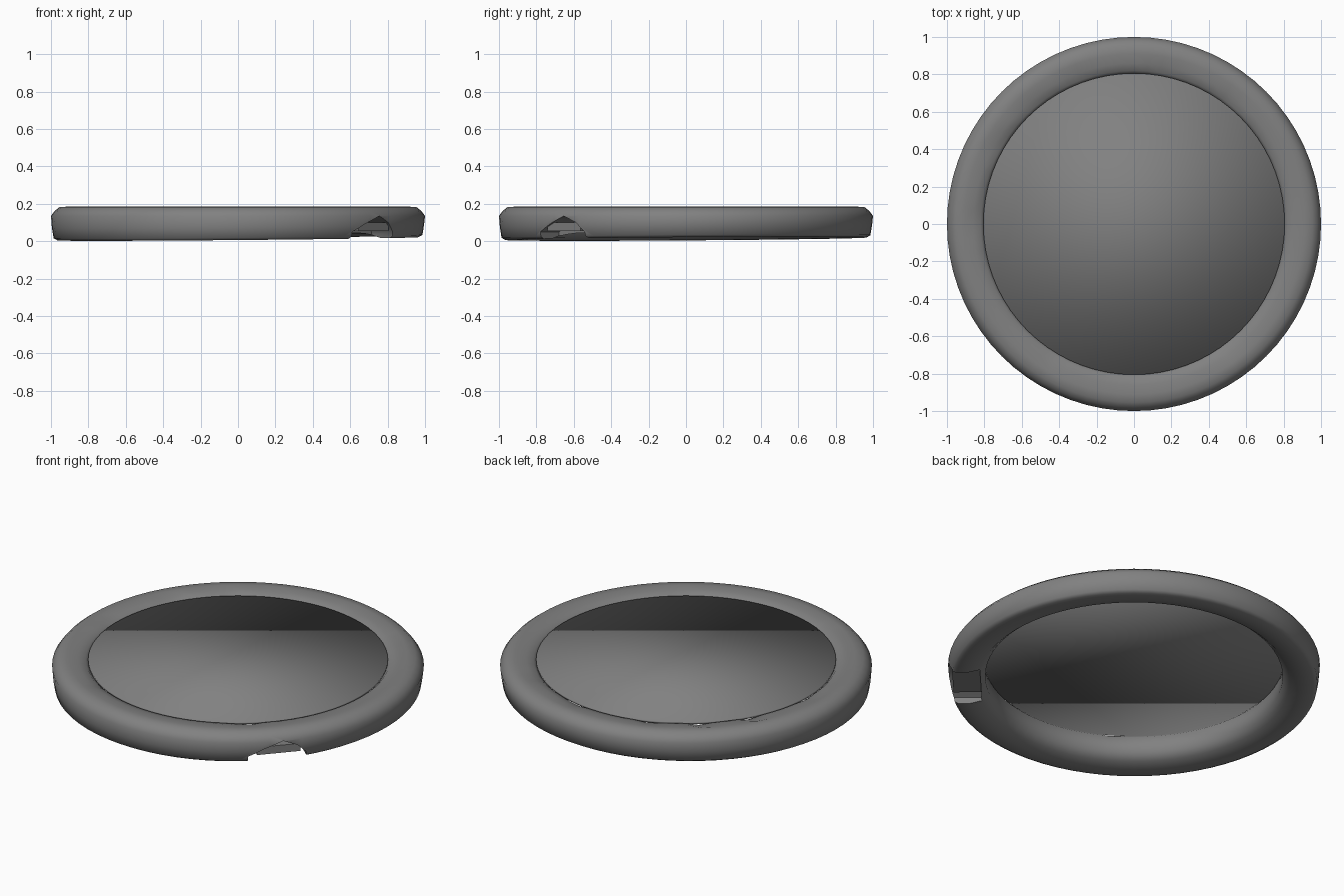
import bpy, bmesh, math
from mathutils import Vector

old = bpy.data.objects.get("Cube")
if old:
    bpy.data.objects.remove(old, do_unlink=True)

SEGMENTS = 72
NOTCH_ANGLE = math.radians(-42)

grey = bpy.data.materials.new("mid_grey")
grey.use_nodes = True
grey.diffuse_color = (0.22, 0.22, 0.22, 1)
grey.node_tree.nodes["Principled BSDF"].inputs["Base Color"].default_value = (0.22, 0.22, 0.22, 1)


def finish(name, bm):
    """Turn a bmesh into a named object with consistent normals."""
    bmesh.ops.recalc_face_normals(bm, faces=bm.faces)
    mesh = bpy.data.meshes.new(name)
    bm.to_mesh(mesh)
    bm.free()
    mesh.materials.append(grey)
    obj = bpy.data.objects.new(name, mesh)
    bpy.context.collection.objects.link(obj)
    return obj


def smooth(obj, degrees):
    bpy.ops.object.select_all(action='DESELECT')
    obj.select_set(True)
    bpy.context.view_layer.objects.active = obj
    bpy.ops.object.shade_smooth_by_angle(angle=math.radians(degrees))


def ring_point(radius, angle, z):
    return Vector((radius * math.cos(angle), radius * math.sin(angle), z))


# Padded rim: rounded cross-section swept round the centre (radius, height)
section = [(0.80, 0.15), (0.82, 0.17), (0.86, 0.181), (0.91, 0.185), (0.955, 0.182),
           (0.98, 0.162), (1.0, 0.135), (0.995, 0.08), (0.986, 0.025), (0.965, 0.013),
           (0.90, 0.014), (0.84, 0.03), (0.80, 0.065)]
folds = [math.radians(a) for a in (52, 78, 112, 131, 150, 178, 238, 308)]

bm = bmesh.new()
loops = []
for s in range(SEGMENTS):
    angle = 2 * math.pi * s / SEGMENTS
    # Soft creases pinched into the inner top edge
    crease = sum(math.exp(-((math.remainder(angle - f, 2 * math.pi)) / 0.05) ** 2) for f in folds)
    loop = []
    for i, (radius, z) in enumerate(section):
        p = ring_point(radius, angle, z)
        if i in (1, 2):
            p.z -= 0.013 * crease
        if z < 0.1:  # the underside leans slightly
            p.z += 0.009 * p.x + 0.007 * p.y
        loop.append(bm.verts.new(p))
    loops.append(loop)
for s, loop in enumerate(loops):
    following = loops[(s + 1) % SEGMENTS]
    for i in range(len(section)):
        j = (i + 1) % len(section)
        bm.faces.new((loop[i], loop[j], following[j], following[i]))
rim = finish("padded_rim", bm)

# Torn notch in the underside of the rim, cut by a wedge along the radius
profile = [(-0.17, -0.05), (0.17, -0.05), (0.15, 0.05), (0.1, 0.1), (0.02, 0.135),
           (-0.08, 0.095), (-0.17, 0.05)]
outward = ring_point(1, NOTCH_ANGLE, 0)
sideways = ring_point(1, NOTCH_ANGLE + math.pi / 2, 0)
bm = bmesh.new()
ends = [[bm.verts.new(outward * r + sideways * t + Vector((0, 0, z))) for t, z in profile]
        for r in (0.825, 1.1)]
for end in ends:
    bm.faces.new(end)
for i in range(len(profile)):
    j = (i + 1) % len(profile)
    bm.faces.new((ends[0][i], ends[0][j], ends[1][j], ends[1][i]))
cutter = finish("notch_cutter", bm)
cutter.hide_render = True

bpy.context.view_layer.objects.active = rim
cut = rim.modifiers.new("notch", 'BOOLEAN')
cut.operation = 'DIFFERENCE'
cut.solver = 'EXACT'
cut.object = cutter
bpy.ops.object.modifier_apply(modifier=cut.name)
bpy.data.objects.remove(cutter, do_unlink=True)
smooth(rim, 60)

# Flap of padding left hanging across the notch
bpy.ops.mesh.primitive_cube_add(size=1, location=outward * 0.9 + Vector((0, 0, 0.077)),
                                rotation=(0, 0, NOTCH_ANGLE))
strip = bpy.context.object
strip.name = "notch_flap"
strip.scale = (0.15, 0.24, 0.045)
strip.data.materials.append(grey)

# Thin centre panel, smoothed right over its edge
bpy.ops.mesh.primitive_cylinder_add(vertices=SEGMENTS, radius=0.806, depth=0.012,
                                    end_fill_type='NGON', location=(0, 0, 0.163))
panel = bpy.context.object
panel.name = "centre_panel"
panel.data.materials.append(grey)
smooth(panel, 180)
